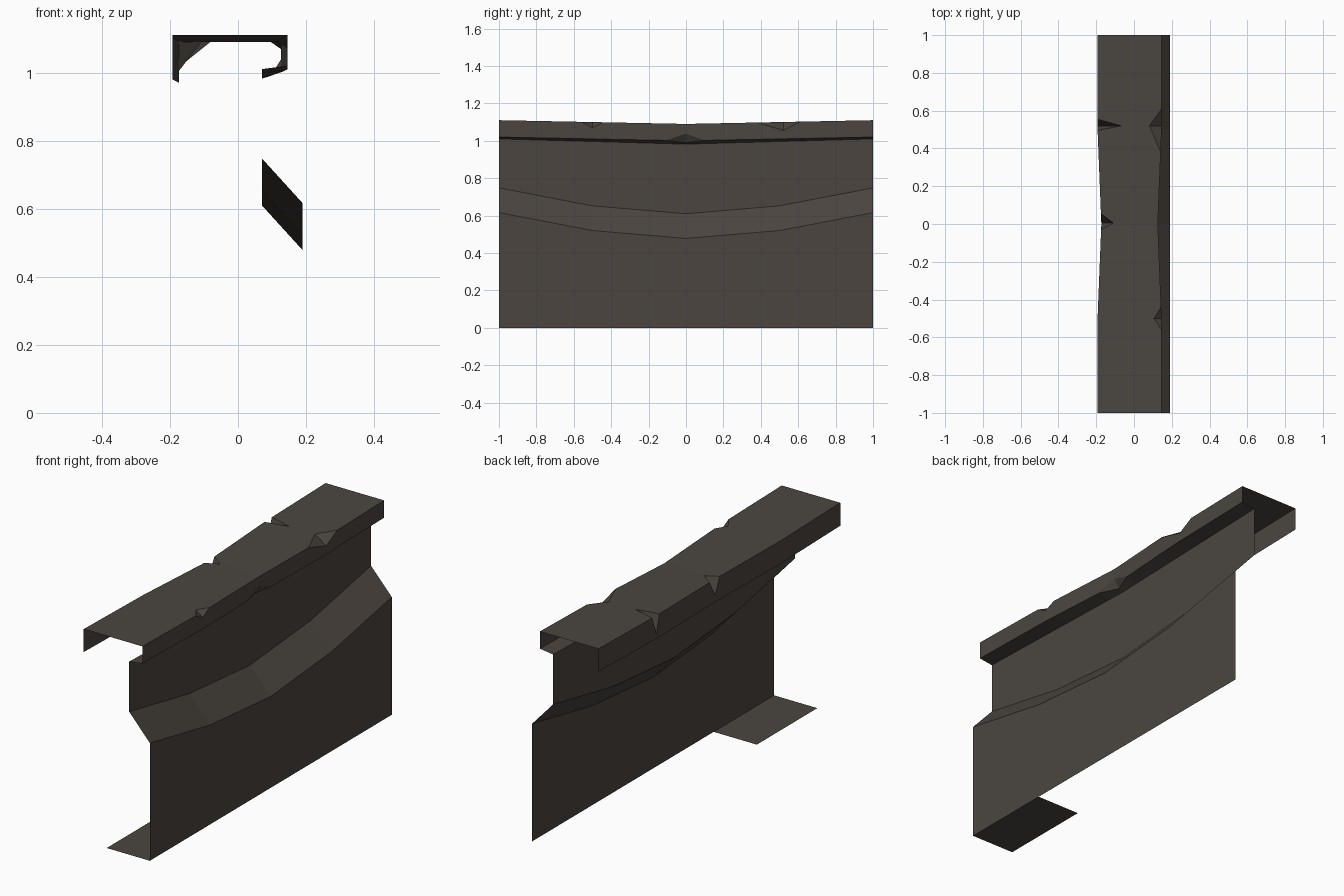
import bpy

if "Cube" in bpy.data.objects:
    bpy.data.objects.remove(bpy.data.objects["Cube"])

stone = bpy.data.materials.new("dark_stone")
stone.diffuse_color = (0.07, 0.06, 0.05, 1)
stone.use_nodes = True
stone.node_tree.nodes["Principled BSDF"].inputs["Base Color"].default_value = stone.diffuse_color


def lerp_table(y, table):
    """Piecewise linear lookup, clamped at both ends."""
    if y <= table[0][0]:
        return table[0][1]
    for (a, va), (b, vb) in zip(table, table[1:]):
        if y <= b:
            return va + (vb - va) * (y - a) / (b - a)
    return table[-1][1]


def loft(name, sections):
    """Skin a row of cross-sections into an open sheet, flat shaded."""
    n = len(sections[0])
    verts = [p for s in sections for p in s]
    faces = []
    for i in range(len(sections) - 1):
        for j in range(n - 1):
            quad = [i * n + j, i * n + j + 1, (i + 1) * n + j + 1, (i + 1) * n + j]
            loop = []
            for k in quad:  # collapse coincident corners
                if all(sum((a - b) ** 2 for a, b in zip(verts[k], verts[m])) > 1e-10 for m in loop):
                    loop.append(k)
            if len(loop) > 2:
                faces.append(loop)
    mesh = bpy.data.meshes.new(name)
    mesh.from_pydata(verts, [], faces)
    mesh.materials.append(stone)
    mesh.update()
    obj = bpy.data.objects.new(name, mesh)
    bpy.context.collection.objects.link(obj)
    return obj


# Chips in the cap edges: start y, deepest y, end y, inset in x, reach in z
left_chips = [(0.495, 0.52, 0.555, 0.125, 0.10), (-0.03, 0.005, 0.055, 0.065, 0.085)]
right_chips = [(0.38, 0.52, 0.61, 0.065, 0.045), (-0.56, -0.5, -0.44, 0.04, 0.03)]
lip_chips = [(-0.11, 0.0, 0.10, 0.03, 0.038)]


def chip(y, chips):
    for a, c, b, inset, reach in chips:
        if a < y < b:
            t = lerp_table(y, [(a, 0), (c, 1), (b, 0)])
            return inset * t, reach * t
    return 0, 0


def cap_section(y):
    sag = 0.02 * (1 - abs(y))
    pinch = lerp_table(abs(y), [(0, 0.02), (0.5, 0)])
    left, right = -0.193 + pinch, 0.146 - pinch
    top, lip = 1.11 - sag, 1.02 - sag
    inner = 1.01 - 1.4 * sag
    li, lz = chip(y, left_chips)
    ri, rz = chip(y, right_chips)
    bi, bz = chip(y, lip_chips)
    lip_in = lip + (inner - lip) * bi / (right - 0.07)
    pts = [(left, 0.99 - sag), (left, top - lz), (left + li, top),
           (right - ri, top), (right, top - rz), (right, lip + bz),
           (right - bi, lip_in), (0.07, inner)]
    return [(x, y, z) for x, z in pts]


# Sagging cap with both side flaps and the under lip
stations = {-1, -0.5, 0, 0.5, 1}
for c in left_chips + right_chips + lip_chips:
    stations.update(c[:3])
loft("cap", [cap_section(y) for y in sorted(stations)])

# Wall: upper face, curved sloping ledge and lower face
wall = []
for y in (-1, -0.5, 0, 0.5, 1):
    z = lerp_table(abs(y), [(0, 0.61), (0.5, 0.652), (1, 0.748)])
    wall.append([(0.07, y, 1.01 - 0.028 * (1 - abs(y))), (0.07, y, z),
                 (0.19, y, z - 0.132), (0.19, y, 0)])
loft("wall", wall)

# Short foot plate under one end
loft("foot_plate", [[(0.19, y, 0), (-0.06, y, 0)] for y in (-1, -0.5)])
